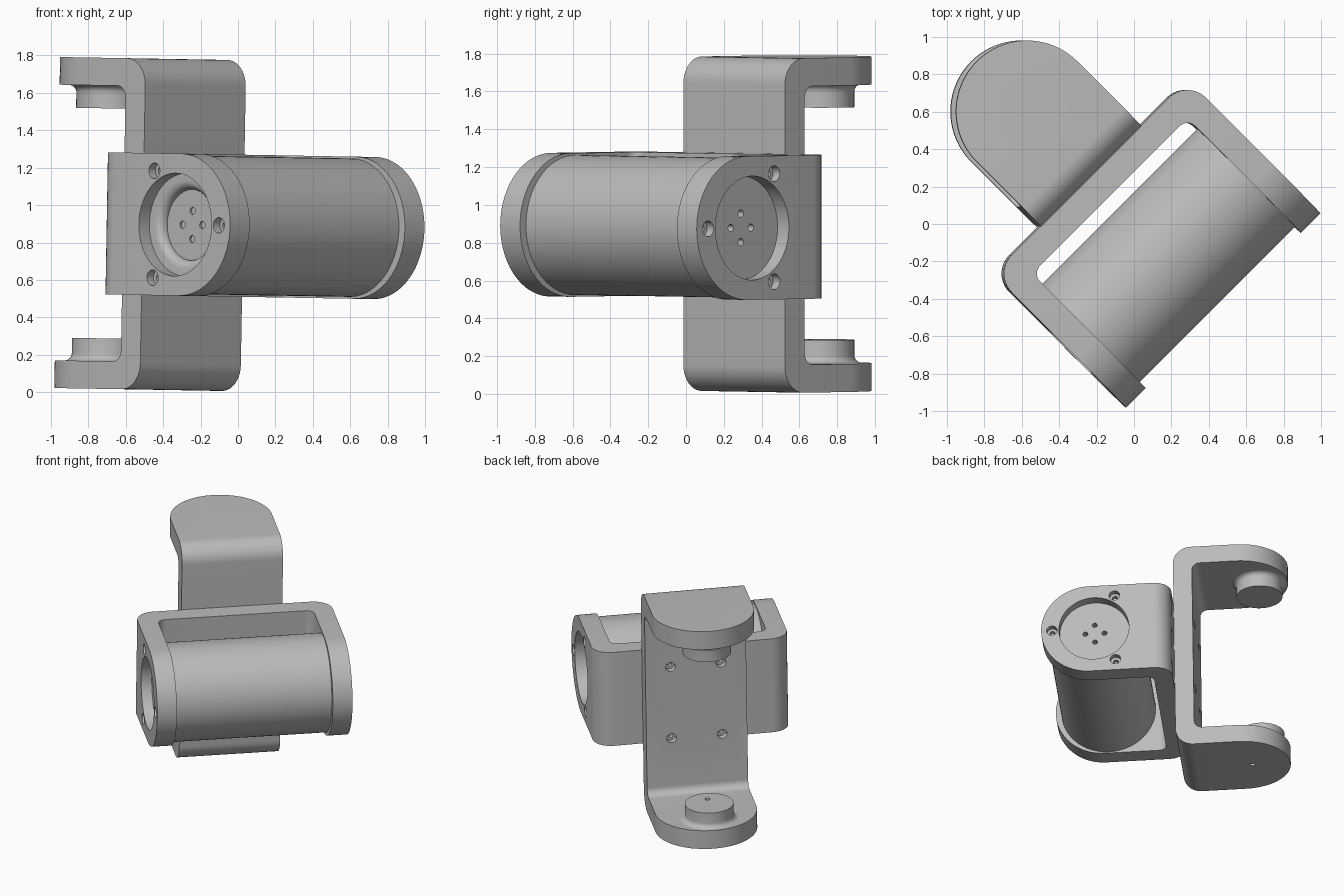
import bpy, bmesh, math
from mathutils import Matrix, Vector

if "Cube" in bpy.data.objects:
    bpy.data.objects.remove(bpy.data.objects["Cube"])

grey = bpy.data.materials.new("plain grey")
grey.use_nodes = True
grey.diffuse_color = (0.5, 0.5, 0.5, 1)
grey.node_tree.nodes["Principled BSDF"].inputs["Base Color"].default_value = (0.5, 0.5, 0.5, 1)

HALF_WIDTH = 0.38   # half width of both brackets
THICK = 0.148       # bracket wall
OFFSET = 0.01       # centre of the brackets along the barrel
BACK = 0.35         # plane where the brackets meet
AXIS = -0.25        # barrel axis
parts = []


def finish(bm, name):
    bmesh.ops.recalc_face_normals(bm, faces=bm.faces[:])
    mesh = bpy.data.meshes.new(name)
    bm.to_mesh(mesh)
    bm.free()
    mesh.materials.append(grey)
    ob = bpy.data.objects.new(name, mesh)
    bpy.context.collection.objects.link(ob)
    return ob


def prism(name, points, direction):
    """Closed outline extruded along a direction."""
    bm = bmesh.new()
    face = bm.faces.new([bm.verts.new(p) for p in points])
    out = bmesh.ops.extrude_face_region(bm, geom=[face])
    verts = [g for g in out["geom"] if isinstance(g, bmesh.types.BMVert)]
    bmesh.ops.translate(bm, verts=verts, vec=direction)
    return finish(bm, name)


def lathe(name, profile, place, direction, steps=72):
    """Profile of (radius, height) spun about an axis."""
    bm = bmesh.new()
    verts = [bm.verts.new((r, 0, h)) for r, h in profile]
    edges = [bm.edges.new(pair) for pair in zip(verts, verts[1:])]
    bmesh.ops.spin(bm, geom=verts + edges, cent=(0, 0, 0), axis=(0, 0, 1),
                   angle=math.tau, steps=steps, use_duplicate=False)
    bmesh.ops.remove_doubles(bm, verts=bm.verts[:], dist=0.0001)
    turn = Vector(direction).to_track_quat('Z', 'Y').to_matrix().to_4x4()
    bm.transform(Matrix.Translation(place) @ turn)
    return finish(bm, name)


def boolean(target, tool, operation):
    mod = target.modifiers.new("cut", 'BOOLEAN')
    mod.operation, mod.solver, mod.object = operation, 'EXACT', tool
    with bpy.context.temp_override(object=target, active_object=target):
        bpy.ops.object.modifier_apply(modifier=mod.name)
    bpy.data.objects.remove(tool)


def drill(target, profile, place, direction, steps=24):
    boolean(target, lathe("drill", profile, place, direction, steps), 'DIFFERENCE')


def hole(radius, depth):
    return [(0, -0.04), (radius, -0.04), (radius, depth), (0, depth)]


def counterbore(radius, depth):
    return [(0, -0.04), (radius, -0.04), (radius, depth),
            (radius * 0.5, depth), (radius * 0.5, depth * 1.7), (0, depth * 1.7)]


def rounded(corners, steps=10):
    """Outline whose (x, y, radius) right-angle corners are filleted."""
    result = []
    for i, (x, y, r) in enumerate(corners):
        p = Vector((x, y, 0))
        if not r:
            result.append(p)
            continue
        a = (Vector((*corners[i - 1][:2], 0)) - p).normalized()
        b = (Vector((*corners[(i + 1) % len(corners)][:2], 0)) - p).normalized()
        for k in range(steps + 1):
            t = math.pi / 2 * k / steps
            result.append(p + (a + b) * r - b * r * math.cos(t) - a * r * math.sin(t))
    return result


def bracket(name, half, depth, matrix):
    """U-shaped strap opening to -y, with half-round arm ends."""
    inner, end = half - THICK, -depth - 0.1
    outline = rounded([(-half, end, 0), (-half, 0, 0.14), (half, 0, 0.14), (half, end, 0),
                       (inner, end, 0), (inner, -THICK, 0.06),
                       (-inner, -THICK, 0.06), (-inner, end, 0)])
    ob = prism(name, [p - Vector((0, 0, 0.5)) for p in outline], (0, 0, 1))
    side = [(-2, 0.5, HALF_WIDTH), (-2, 0.5, -HALF_WIDTH)]
    for k in range(41):
        t = math.pi * k / 40
        side.append((-2, HALF_WIDTH - depth - HALF_WIDTH * math.sin(t),
                     -HALF_WIDTH * math.cos(t)))
    boolean(ob, prism("end shape", side, (4, 0, 0)), 'INTERSECT')
    ob.data.transform(matrix)
    parts.append(ob)
    return ob


# Bracket holding the barrel, and the upright bracket behind it
SPAN, TALL = 0.735, 0.885
barrel_bracket = bracket("barrel_bracket", SPAN, 1.015, Matrix.Translation((OFFSET, BACK, 0)))
swap = Matrix(((0, 0, 1, OFFSET), (0, -1, 0, BACK), (1, 0, 0, 0), (0, 0, 0, 1)))
upright_bracket = bracket("upright_bracket", TALL, 0.87, swap)

# Barrel between the arms
length = 2 * (SPAN - THICK) + 0.012
parts.append(lathe("barrel", [(0, 0), (0.37, 0), (0.37, length), (0, length)],
                   (OFFSET - length / 2, AXIS, 0), (1, 0, 0), 96))

# Round sockets, screw holes and pin holes in both arms of the barrel bracket
flat_socket = hole(0.275, 0.085)
stepped_socket = [(0, -0.04), (0.275, -0.04), (0.275, 0.08), (0.235, 0.08)]
for k in range(1, 7):
    t = math.pi / 2 * k / 6
    stepped_socket.append((0.235 - 0.045 * math.sin(t), 0.125 - 0.045 * math.cos(t)))
stepped_socket += [(0.19, 0.13), (0, 0.13)]
for sign, socket in ((-1, stepped_socket), (1, flat_socket)):
    x, inward = OFFSET + sign * SPAN, (-sign, 0, 0)
    drill(barrel_bracket, socket, (x, AXIS, 0), inward, 72)
    for k in range(3):
        t = math.tau * k / 3
        drill(barrel_bracket, counterbore(0.042, 0.05),
              (x, AXIS - 0.33 * math.cos(t), 0.33 * math.sin(t)), inward)
    for k in range(4):
        t = math.tau * k / 4
        drill(barrel_bracket, hole(0.02, 0.142),
              (x, AXIS + 0.075 * math.cos(t), 0.075 * math.sin(t)), inward, 16)

# Screw holes joining the two back plates
for sx in (-1, 1):
    for sz in (-1, 1):
        drill(upright_bracket, counterbore(0.037, 0.05),
              (OFFSET + sx * 0.19, BACK + THICK, sz * 0.29), (0, -1, 0))
        for dx, dz in ((0.19, 0.29), (0.3, 0.19)):
            drill(barrel_bracket, counterbore(0.037, 0.05),
                  (OFFSET + sx * dx, BACK - THICK, sz * dz), (0, 1, 0))

# Pivot bosses with a flared foot, facing each other
boss_profile = [(0, -0.01), (0.22, -0.01)]
for k in range(9):
    t = math.pi / 2 * k / 8
    boss_profile.append((0.22 - 0.04 * math.sin(t), 0.04 - 0.04 * math.cos(t)))
boss_profile += [(0.18, 0.122), (0, 0.122)]
PIVOT = 0.995
for name, sign in (("lower_boss", -1), ("upper_boss", 1)):
    boss = lathe(name, boss_profile, (OFFSET, PIVOT, sign * (TALL - THICK)), (0, 0, -sign))
    parts.append(boss)
    if sign < 0:
        for k in range(4):
            t = math.tau * k / 4
            place = (OFFSET + 0.075 * math.cos(t), PIVOT + 0.075 * math.sin(t), -TALL)
            for target in (boss, upright_bracket):
                drill(target, hole(0.02, 0.4), place, (0, 0, 1), 16)

# Turn the assembly, lean it slightly and stand it on the ground
pose = (Matrix.Translation((0, 0, 0.89)) @ Matrix.Rotation(math.radians(1), 4, 'Y')
        @ Matrix.Rotation(math.radians(45), 4, 'Z'))
bpy.ops.object.select_all(action='DESELECT')
for ob in parts:
    ob.data.transform(pose)
    ob.select_set(True)
bpy.context.view_layer.objects.active = parts[0]
bpy.ops.object.shade_smooth_by_angle(angle=math.radians(30))
